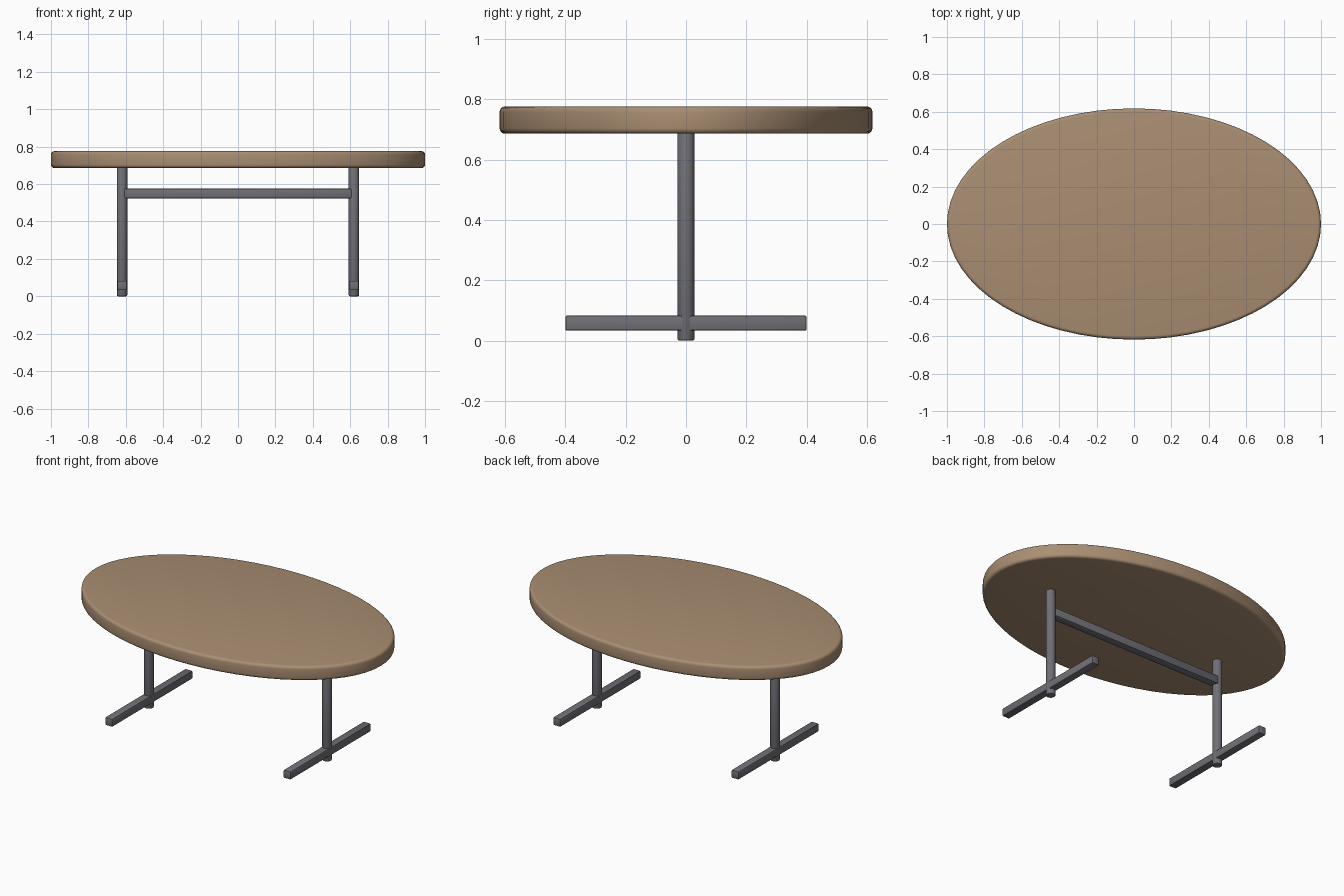
import bpy
import math

if "Cube" in bpy.data.objects:
    bpy.data.objects.remove(bpy.data.objects["Cube"])


def material(name, rgb):
    m = bpy.data.materials.new(name)
    m.diffuse_color = (*rgb, 1)
    m.use_nodes = True
    m.node_tree.nodes["Principled BSDF"].inputs["Base Color"].default_value = m.diffuse_color
    return m


wood = material("wood", (0.40, 0.27, 0.17))
metal = material("dark_metal", (0.16, 0.16, 0.18))


def finish(name, size, mat, bevel, segments):
    # size the primitive, round its edges and smooth the shading
    ob = bpy.context.object
    ob.name = name
    ob.scale = size
    bpy.ops.object.transform_apply(location=False, rotation=False, scale=True)
    ob.data.materials.append(mat)
    mod = ob.modifiers.new("Bevel", 'BEVEL')
    mod.width = bevel
    mod.segments = segments
    mod.limit_method = 'ANGLE'
    mod.angle_limit = math.radians(40)
    bpy.ops.object.modifier_apply(modifier=mod.name)
    bpy.ops.object.shade_smooth_by_angle(angle=math.radians(35))
    return ob


def cylinder(name, loc, size, mat, sides, bevel, segments):
    bpy.ops.mesh.primitive_cylinder_add(vertices=sides, radius=1, depth=1, location=loc)
    return finish(name, size, mat, bevel, segments)


def bar(name, loc, size, bevel=0.006):
    bpy.ops.mesh.primitive_cube_add(size=1, location=loc)
    return finish(name, size, metal, bevel, 2)


# oval tabletop
cylinder("tabletop", (0, 0, 0.731), (1.0, 0.618, 0.09), wood, 64, 0.018, 4)

# a post and a cross foot at each end
for side, x in (("left", -0.62), ("right", 0.62)):
    cylinder(side + "_post", (x, 0, 0.35), (0.028, 0.028, 0.70), metal, 24, 0.006, 2)
    bar(side + "_foot", (x, 0, 0.058), (0.05, 0.80, 0.05))

# stretcher between the posts
bar("stretcher", (0, 0, 0.55), (1.22, 0.05, 0.052))
